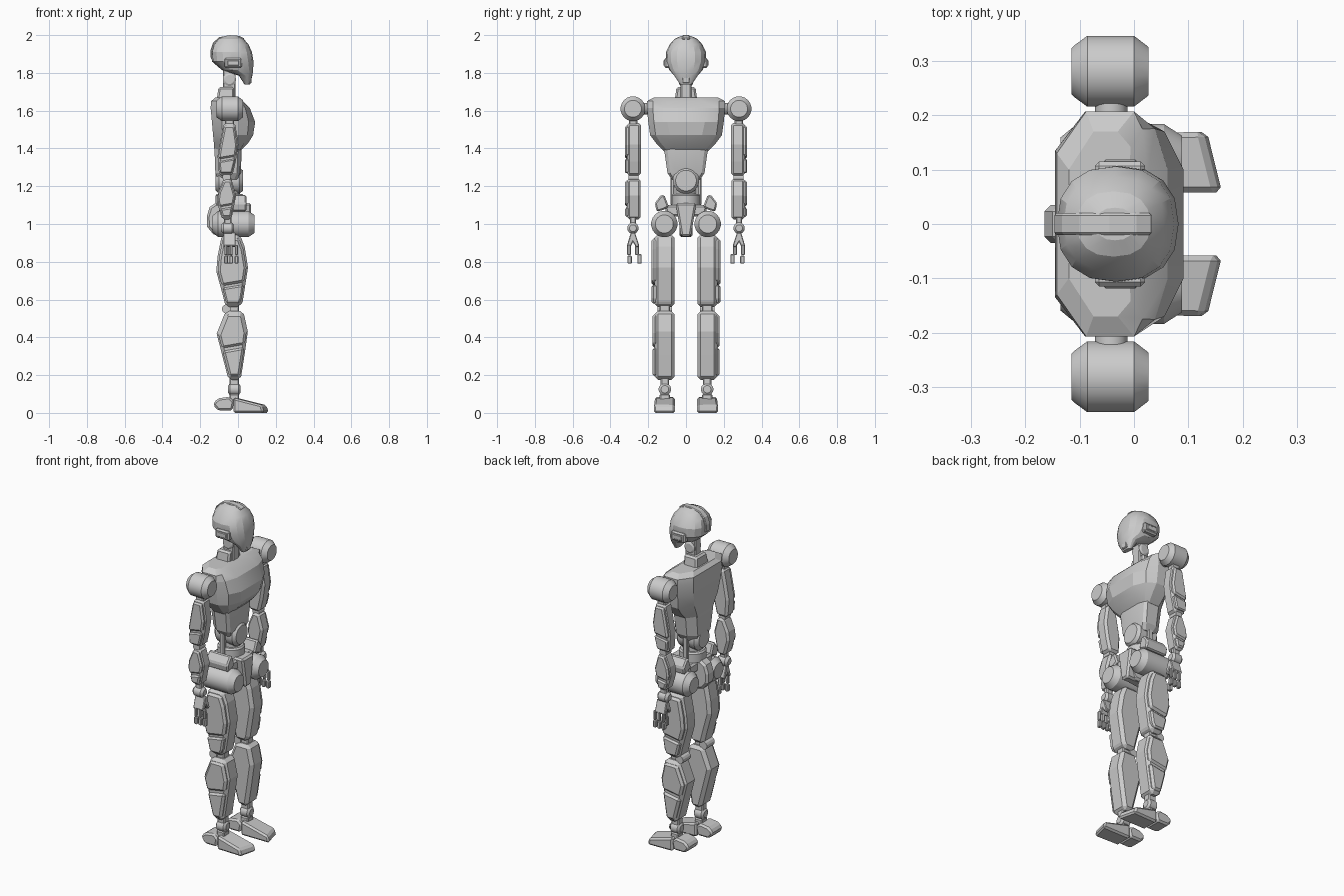
import bpy, bmesh, math
from mathutils import Vector

if "Cube" in bpy.data.objects:
    bpy.data.objects.remove(bpy.data.objects["Cube"], do_unlink=True)

GREY = (0.6, 0.6, 0.6, 1)
mat = bpy.data.materials.new("plain grey")
mat.use_nodes = True
mat.diffuse_color = GREY
mat.node_tree.nodes["Principled BSDF"].inputs["Base Color"].default_value = GREY


def finish(name, bm, bevel=0, smooth=None):
    """Turn a bmesh into a named object with optional chamfer and smoothing."""
    bmesh.ops.recalc_face_normals(bm, faces=bm.faces)
    me = bpy.data.meshes.new(name)
    bm.to_mesh(me)
    bm.free()
    ob = bpy.data.objects.new(name, me)
    bpy.context.collection.objects.link(ob)
    me.materials.append(mat)
    if bevel:
        mod = ob.modifiers.new("chamfer", "BEVEL")
        mod.width, mod.segments = bevel, 1
        mod.limit_method, mod.angle_limit = "ANGLE", math.radians(40)
    if smooth:
        bpy.ops.object.select_all(action="DESELECT")
        ob.select_set(True)
        bpy.context.view_layer.objects.active = ob
        bpy.ops.object.shade_smooth_by_angle(angle=math.radians(smooth))
    return ob


def skin(name, rings, bevel=0, smooth=None):
    """Bridge rings of equal point count and cap both ends."""
    bm = bmesh.new()
    vs = [[bm.verts.new(p) for p in ring] for ring in rings]
    n = len(vs[0])
    for a, b in zip(vs, vs[1:]):
        for i in range(n):
            j = (i + 1) % n
            bm.faces.new((a[i], a[j], b[j], b[i]))
    bm.faces.new(vs[0])
    bm.faces.new(vs[-1])
    return finish(name, bm, bevel, smooth)


def prism(name, profile, a, b, bevel=0.01, axis="y"):
    """Extrude a profile: xz along y, yz along x, or xy along z."""
    put = {"y": lambda p, t: (p[0], t, p[1]),
           "x": lambda p, t: (t, p[0], p[1]),
           "z": lambda p, t: (p[0], p[1], t)}[axis]
    return skin(name, [[put(p, t) for p in profile] for t in (a, b)], bevel)


def box(name, x0, x1, y0, y1, z0, z1, bevel=0.006):
    return prism(name, [(x0, z0), (x1, z0), (x1, z1), (x0, z1)], y0, y1, bevel)


def drum(name, centre, profile, axis="x", seg=20):
    """Lathe (offset, radius) pairs about an axis through the centre."""
    rings = []
    for t, r in profile:
        ring = []
        for i in range(seg):
            u, v = (r * f(math.tau * (i + 0.5) / seg) for f in (math.cos, math.sin))
            off = {"x": (t, u, v), "y": (u, t, v), "z": (u, v, t)}[axis]
            ring.append(Vector(centre) + Vector(off))
        rings.append(ring)
    return skin(name, rings, 0, 25)


def torso_ring(z, xb, yb, ym, xf, yf):
    """Mirrored horizontal section: flat back, full sides, rounded front."""
    half = [(xb, yb), (xb * 0.62, ym), (min(0, xf - 0.02), ym),
            (xf * 0.62, ym * 0.8 + yf * 0.1), (xf, yf)]
    return [(x, y, z) for x, y in half] + [(x, -y, z) for x, y in reversed(half)]


# Chest and abdomen
skin("chest", [torso_ring(*r) for r in (
    (1.385, -.125, .07, .115, .01, .05), (1.43, -.128, .09, .16, .055, .07),
    (1.47, -.132, .11, .19, .08, .085), (1.54, -.138, .125, .2, .091, .1),
    (1.615, -.145, .135, .207, .062, .1), (1.65, -.142, .13, .207, .025, .09),
    (1.67, -.12, .1, .17, -.01, .06))], 0, 22)
skin("abdomen", [torso_ring(*r) for r in (
    (1.235, -.105, .05, .075, .0, .04), (1.27, -.12, .06, .098, .015, .05),
    (1.41, -.125, .08, .118, .02, .06))], 0, 22)
drum("waist_joint", (0, 0, 1.23), [(-.12, .05), (-.1, .07), (.008, .07), (.026, .055)])
drum("waist_post", (-.045, 0, 0), [(1.08, .055), (1.2, .055)], "z")
drum("waist_ring", (-.045, 0, 0), [(1.1, .075), (1.15, .075), (1.16, .068)], "z")

# Pelvis
prism("pelvis_core", [(-.165, 1.04), (-.163, .985), (-.13, .945), (-.06, .93), (.02, .94),
                      (.06, 1.0), (.04, 1.1), (-.12, 1.11), (-.15, 1.09)], -.035, .035, .012)
prism("pelvis_front", [(-.055, 1.11), (.055, 1.11), (.026, .935), (-.026, .935)],
      -.02, .07, .01, "x")
prism("pelvis_bar", [(-.115, 1.1), (.115, 1.1), (.1, 1.04), (-.1, 1.04)], -.1, .03, .01, "x")

# Neck
skin("neck_collar", [[(-.115 + d, -w, z), (-.02, -w, z), (-.02, w, z), (-.115 + d, w, z)]
                     for d, w, z in ((0, .062, 1.64), (.012, .05, 1.725))], .01)
box("neck", -.08, -.012, -.028, .028, 1.66, 1.83)
drum("neck_joint", (-.045, 0, 1.765), [(-.036, .024), (-.03, .034), (.03, .034), (.036, .024)], "y")


# Head, crest, ears and chin
def head_ring(z, xb, xf, w, seg=16):
    cx, rx = (xb + xf) / 2, (xf - xb) / 2
    pts = []
    for i in range(seg):
        c, s = math.cos(math.tau * i / seg), math.sin(math.tau * i / seg)
        pts.append((cx + rx * math.copysign(abs(c) ** .85, c),
                    w * math.copysign(abs(s) ** .85, s), z))
    return pts


skin("head", [head_ring(*r) for r in (
    (1.738, .035, .062, .03), (1.785, .005, .076, .062), (1.815, -.085, .08, .088),
    (1.86, -.138, .082, .107), (1.91, -.142, .074, .106), (1.95, -.13, .056, .087),
    (1.98, -.105, .03, .06), (1.994, -.07, 0, .03))], 0, 22)
prism("head_crest", [(-.144, 1.875), (-.146, 1.92), (-.132, 1.96), (-.1, 1.989), (-.045, 2.0),
                     (.005, 1.996), (.035, 1.982), (0, 1.95), (-.09, 1.94), (-.12, 1.875)],
      -.02, .02, .004)
box("chin_plate", .045, .072, -.02, .02, 1.745, 1.79, .004)

# Limbs, built once per side
ARM_UPPER = [(-.075, 1.535), (-.015, 1.535), (.002, 1.42), (-.012, 1.33), (-.03, 1.255),
             (-.1, 1.255), (-.108, 1.36), (-.09, 1.46)]
ARM_LOWER = [(-.075, 1.24), (-.035, 1.24), (-.01, 1.15), (-.035, 1.025), (-.085, 1.025),
             (-.112, 1.12), (-.105, 1.17)]
THIGH = [(-.085, .945), (.01, .945), (.035, .88), (.053, .77), (.025, .59), (.01, .56),
         (-.065, .56), (-.085, .64), (-.115, .75), (-.108, .83)]
SHIN = [(-.065, .54), (.028, .54), (.052, .43), (.035, .31), (.014, .175),
        (-.05, .175), (-.085, .31), (-.113, .42)]


def pad(profile, cut, inset, upper):
    """Part of a limb profile above or below a slanted cut, shrunk a little."""
    bm = bmesh.new()
    cx = sum(p[0] for p in profile) / len(profile)
    cz = sum(p[1] for p in profile) / len(profile)
    f = bm.faces.new([bm.verts.new((cx + (x - cx) * inset, 0, cz + (z - cz) * inset))
                      for x, z in profile])
    d = 0.006 if upper else -0.006
    bmesh.ops.bisect_plane(bm, geom=list(bm.verts) + list(bm.edges) + [f],
                           plane_co=(cx, 0, cut + d), plane_no=(-.17, 0, 1),
                           clear_inner=upper, clear_outer=not upper)
    pts = [(v.co.x, v.co.z) for v in list(bm.faces)[0].verts]
    bm.free()
    return pts


def limb(name, profile, s, y0, y1, pad_y, cut, bevel):
    prism(name, profile, s * y0, s * y1, bevel)
    for part, up in (("upper", True), ("lower", False)):
        prism(f"{name}_{part}_panel", pad(profile, cut, .9, up),
              s * (y1 - .02), s * pad_y, bevel * .7)


for side, s in (("left", 1), ("right", -1)):
    # Ear cover
    box(side + "_ear", -.072, .02, s * .08, s * .115, 1.825, 1.88, .008)
    box(side + "_ear_plate", -.055, .005, s * .11, s * .119, 1.838, 1.867, .003)
    # Shoulder and arm
    drum(side + "_shoulder_axle", (-.042, 0, 1.61), [(s * .18, .03), (s * .24, .03)], "y")
    drum(side + "_shoulder", (0, s * .281, 1.61), [(-.115, .043), (-.11, .048), (-.086, .066),
                                                  (0, .066), (.027, .045)])
    box(side + "_shoulder_link", -.07, -.02, s * .258, s * .302, 1.5, 1.57)
    limb(side + "_upper_arm", ARM_UPPER, s, .238, .312, .324, 1.345, .013)
    drum(side + "_elbow", (-.06, 0, 1.247), [(s * .252, .022), (s * .305, .022)], "y", 12)
    limb(side + "_forearm", ARM_LOWER, s, .24, .312, .322, 1.09, .012)
    drum(side + "_wrist", (-.055, s * .281, .978), [(-.035, .018), (-.022, .03), (.022, .03),
                                                   (.035, .018)])
    box(side + "_wrist_link", -.075, -.035, s * .265, s * .297, .98, 1.04)
    # Hand: tapered palm, three outer fingers and an inner thumb
    prism(side + "_palm", [(s * .27, .955), (s * .292, .955), (s * .313, .885), (s * .295, .875),
                           (s * .281, .905), (s * .262, .875), (s * .247, .885)],
          -.078, -.012, .004, "x")
    for i in range(3):
        x = -.072 + i * .028
        box(f"{side}_finger_{i + 1}", x, x + .016, s * .292, s * .312, .835, .89, .004)
        box(f"{side}_fingertip_{i + 1}", x - .002, x + .018, s * .287, s * .31, .79, .832, .004)
    box(side + "_thumb", -.055, -.035, s * .25, s * .27, .835, .89, .004)
    box(side + "_thumb_tip", -.057, -.033, s * .235, s * .258, .79, .84, .004)
    # Waist strut, hip and guard
    box(side + "_waist_strut", -.065, -.035, s * .06, s * .082, 1.1, 1.27, .005)
    prism(side + "_hip_guard", [(s * .09, 1.09), (s * .115, 1.155), (s * .135, 1.15),
                                (s * .165, 1.11), (s * .155, 1.065), (s * .12, 1.075)],
          -.1, .045, .008, "x")
    drum(side + "_hip", (0, s * .115, 1.0), [(-.135, .045), (-.105, .07), (.055, .07),
                                            (.088, .048)])
    # Leg
    limb(side + "_thigh", THIGH, s, .06, .167, .182, .675, .018)
    drum(side + "_knee", (-.06, 0, .55), [(s * .075, .025), (s * .15, .025)], "y", 12)
    box(side + "_knee_link", -.05, .005, s * .085, s * .14, .52, .58)
    limb(side + "_shin", SHIN, s, .06, .167, .178, .345, .018)
    # Ankle and two-piece foot
    box(side + "_ankle_link", -.045, .005, s * .09, s * .134, .13, .19)
    drum(side + "_ankle", (-.02, s * .112, .125), [(-.032, .02), (-.022, .033), (.022, .033),
                                                  (.032, .02)])
    box(side + "_ankle_base", -.045, .005, s * .085, s * .139, .04, .1)
    prism(side + "_heel", [(-.13, .04), (-.105, .012), (-.03, .012), (-.02, .06),
                           (-.045, .085), (-.1, .078), (-.125, .06)], s * .06, s * .165, .012)
    outline = [(-.025, .058, .085), (.165, .058, .04), (.137, .17, .042), (-.025, .165, .08)]
    skin(side + "_toe", [[(x, s * y, 0.0) for x, y, z in outline],
                         [(x - (.012 if x > 0 else 0), s * y, z) for x, y, z in outline]], .01)
